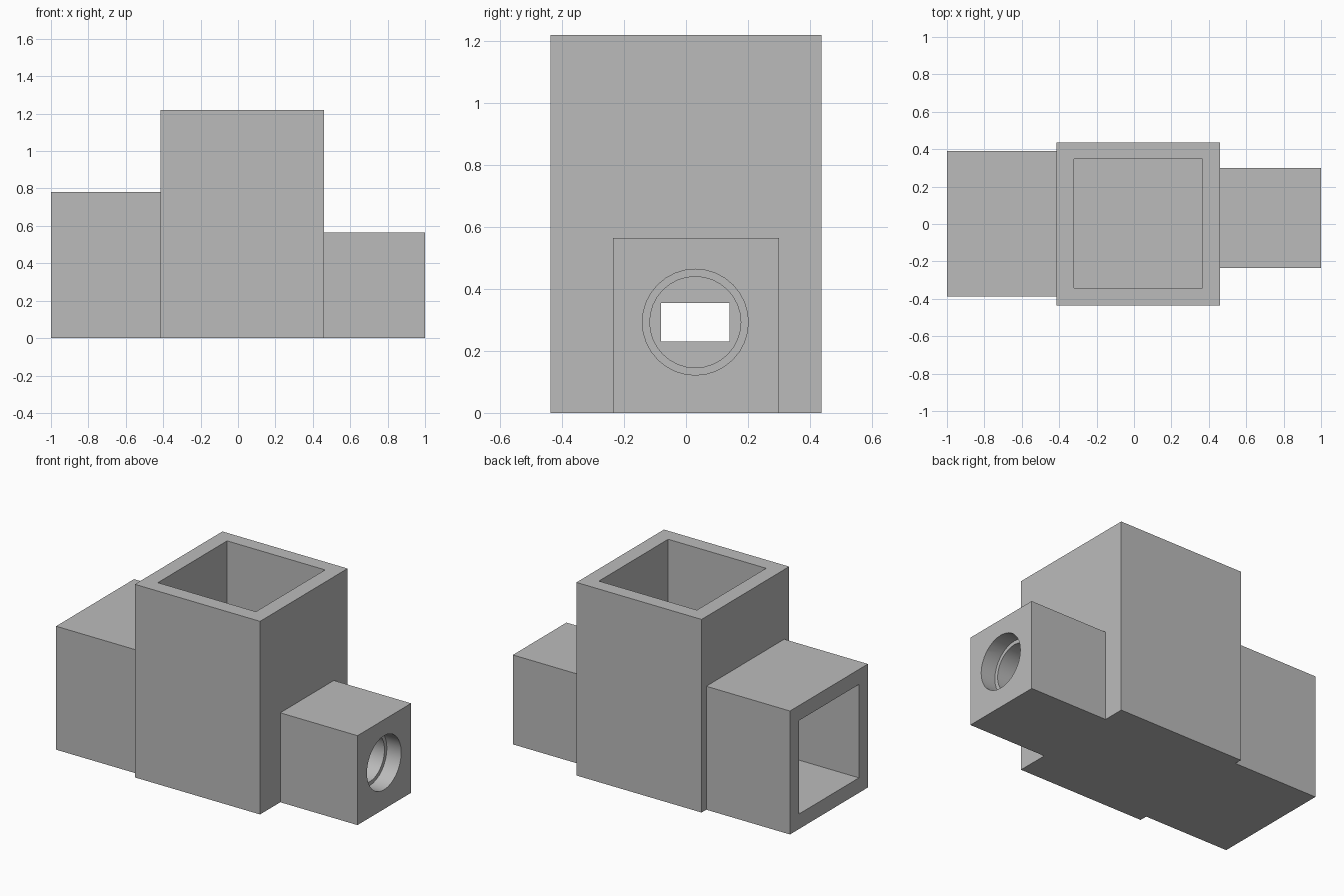
import bpy
import math

if "Cube" in bpy.data.objects:
    bpy.data.objects.remove(bpy.data.objects["Cube"], do_unlink=True)

# Single body colour
grey = bpy.data.materials.new("plain grey")
grey.use_nodes = True
colour = (0.5, 0.5, 0.5, 1)
grey.diffuse_color = colour
grey.node_tree.nodes["Principled BSDF"].inputs["Base Color"].default_value = colour


def box(name, x, y, z):
    """Box from (low, high) ranges on each axis."""
    bpy.ops.mesh.primitive_cube_add(size=1)
    ob = bpy.context.object
    ob.name = name
    ob.location = [(a + b) / 2 for a, b in (x, y, z)]
    ob.scale = [b - a for a, b in (x, y, z)]
    bpy.ops.object.transform_apply(location=True, rotation=True, scale=True)
    ob.data.materials.append(grey)
    return ob


def bore(name, x, y, z, radius):
    """Round cutter lying along x."""
    bpy.ops.mesh.primitive_cylinder_add(
        vertices=32, radius=radius, depth=x[1] - x[0],
        location=(sum(x) / 2, y, z), rotation=(0, math.pi / 2, 0))
    ob = bpy.context.object
    ob.name = name
    bpy.ops.object.transform_apply(location=True, rotation=True, scale=True)
    ob.data.materials.append(grey)
    return ob


def cut(body, *cutters):
    """Subtract each cutter from the body, then discard it."""
    for cutter in cutters:
        cutter.hide_render = True
        mod = body.modifiers.new("cut", 'BOOLEAN')
        mod.operation = 'DIFFERENCE'
        mod.solver = 'EXACT'
        mod.object = cutter
        bpy.ops.object.select_all(action='DESELECT')
        body.select_set(True)
        bpy.context.view_layer.objects.active = body
        bpy.ops.object.modifier_apply(modifier=mod.name)
        bpy.data.objects.remove(cutter, do_unlink=True)


MAIN_X = (-0.415, 0.46)
WALL = 0.09
BORE_Y, BORE_Z = 0.03, 0.293

# Tall central housing: open well on top, slot through both side walls
housing = box("central_housing", MAIN_X, (-0.437, 0.437), (0, 1.22))
cut(housing,
    box("well_cutter", (-0.32, 0.365), (-0.343, 0.348), (WALL, 1.5)),
    box("slot_cutter", (-0.6, 0.6), (-0.08, 0.14), (0.23, 0.355)))

# Wide side sleeve with a square tunnel
sleeve = box("square_sleeve", (-1, MAIN_X[0]), (-0.388, 0.39), (0, 0.78))
cut(sleeve, box("tunnel_cutter", (-1.2, -0.2), (-0.298, 0.30), (0.095, 0.685)))

# Small side block with a stepped round bore
block = box("bored_block", (MAIN_X[1], 1), (-0.235, 0.30), (0, 0.565))
cut(block,
    bore("inner_bore_cutter", (0.3, 1.2), BORE_Y, BORE_Z, 0.147),
    bore("outer_bore_cutter", (0.9, 1.2), BORE_Y, BORE_Z, 0.171))
bpy.ops.object.shade_smooth_by_angle(angle=math.radians(30))
